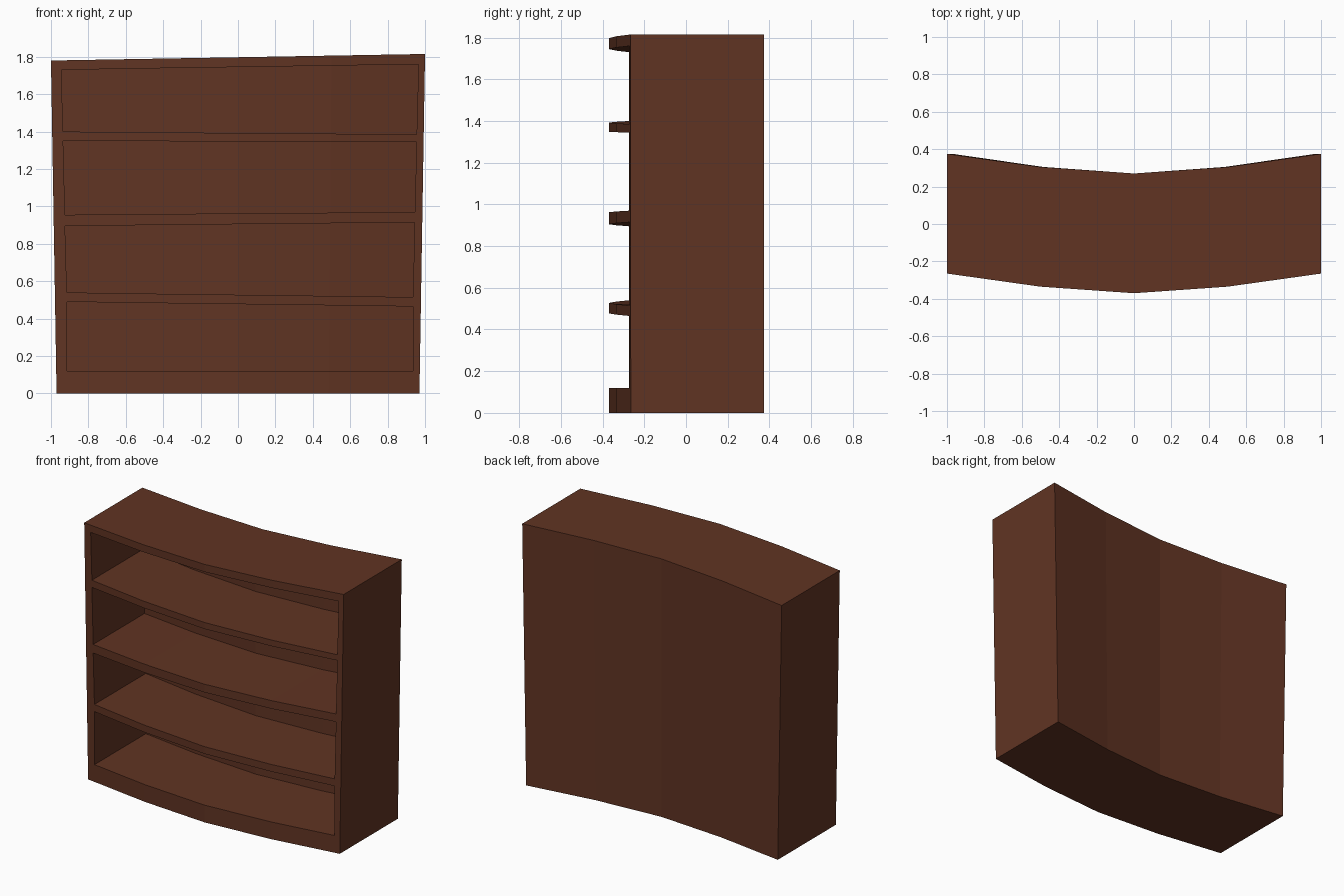
import bpy, bmesh

if "Cube" in bpy.data.objects:
    bpy.data.objects.remove(bpy.data.objects["Cube"])

TOP_L, TOP_R = 1.78, 1.815      # slightly crooked top
BACK_PANEL = 0.075              # back panel thickness


def half_width(z):
    """The case flares a little towards the top."""
    return 0.97 + 0.03 * z / 1.8


def bow(u):
    """Bowed plan: y offset at width fraction u (-1..1)."""
    u = abs(u)
    return 0.07 * u if u < 0.5 else 0.035 + 0.14 * (u - 0.5)


def curved_block(name, bottom, top, x_bottom, x_top, front, back):
    """Block lofted over five stations; each z and x pair is (left, right)."""
    bm = bmesh.new()
    rings = []
    for i, u in enumerate((-1, -0.5, 0, 0.5, 1)):
        corners = []
        for zs, xs in ((bottom, x_bottom), (top, x_top)):
            z = zs[0] + (zs[1] - zs[0]) * (u + 1) / 2
            h = half_width(z)
            x = xs[0] if i == 0 else xs[1] if i == 4 else u * h
            corners.append(((x, front(x / h), z), (x, back(x / h), z)))
        (bf, bb), (tf, tb) = corners
        rings.append([bm.verts.new(c) for c in (bf, bb, tb, tf)])
    for a, b in zip(rings, rings[1:]):
        for k in range(4):
            n = (k + 1) % 4
            bm.faces.new((a[k], a[n], b[n], b[k]))
    bm.faces.new(rings[0])
    bm.faces.new(rings[-1][::-1])
    bmesh.ops.recalc_face_normals(bm, faces=bm.faces)
    mesh = bpy.data.meshes.new(name)
    bm.to_mesh(mesh)
    bm.free()
    obj = bpy.data.objects.new(name, mesh)
    bpy.context.collection.objects.link(obj)
    return obj


wood = bpy.data.materials.new("dark brown wood")
wood.diffuse_color = (0.118, 0.034, 0.0165, 1)
wood.use_nodes = True
wood.node_tree.nodes["Principled BSDF"].inputs["Base Color"].default_value = wood.diffuse_color

# Solid bowed case
case = curved_block("bookcase", (0, 0), (TOP_L, TOP_R), (-0.97, 0.97), (-1, 1),
                    lambda u: -0.37 + bow(u), lambda u: 0.27 + bow(u))
case.data.materials.append(wood)

# Four crooked compartments: bottom z pair, top z pair, bottom x, top x
openings = [
    ((0.12, 0.12), (0.49, 0.465), (-0.915, 0.935), (-0.915, 0.935)),
    ((0.54, 0.515), (0.895, 0.915), (-0.915, 0.935), (-0.925, 0.945)),
    ((0.955, 0.97), (1.35, 1.345), (-0.925, 0.945), (-0.935, 0.955)),
    ((1.40, 1.385), (1.73, 1.76), (-0.935, 0.955), (-0.945, 0.965)),
]
cutters = []
for i, (zb, zt, xb, xt) in enumerate(openings):
    cutter = curved_block(f"compartment_cutter_{i + 1}", zb, zt, xb, xt,
                          lambda u: -0.5 + bow(u),
                          lambda u: 0.27 - BACK_PANEL + bow(u))
    cutter.data.materials.append(wood)
    cutter.hide_render = True
    cutters.append(cutter)
    mod = case.modifiers.new(f"compartment_{i + 1}", 'BOOLEAN')
    mod.operation = 'DIFFERENCE'
    mod.solver = 'EXACT'
    mod.object = cutter

# Bake the cuts and remove the cutters
deps = bpy.context.evaluated_depsgraph_get()
cut_mesh = bpy.data.meshes.new_from_object(case.evaluated_get(deps))
case.modifiers.clear()
case.data = cut_mesh
for cutter in cutters:
    bpy.data.objects.remove(cutter)
